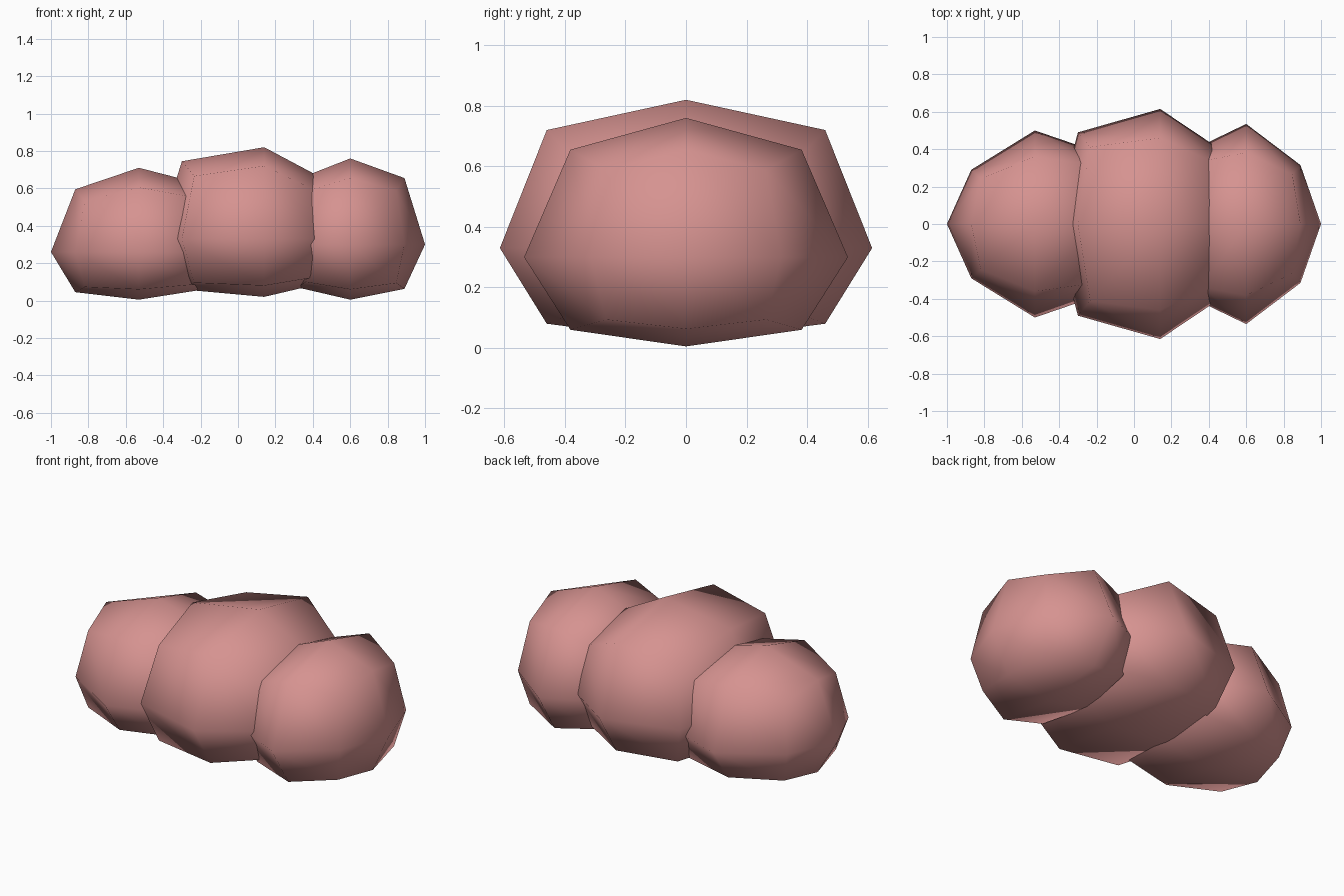
import bpy, bmesh

if "Cube" in bpy.data.objects:
    bpy.data.objects.remove(bpy.data.objects["Cube"])

skin = bpy.data.materials.new("dusty_pink")
skin.diffuse_color = (0.67, 0.29, 0.28, 1)
skin.use_nodes = True
skin.node_tree.nodes["Principled BSDF"].inputs["Base Color"].default_value = skin.diffuse_color


def lobe(name, x, z, top, bottom, side, shoulder, left, right):
    """Rounded block: a cube split once, its 26 points pulled outward.
    shoulder = (half width, upper z, lower z)
    left / right = (pole x, rim x, rim half width, upper rim z, lower rim z)"""
    bm = bmesh.new()
    bmesh.ops.create_cube(bm, size=2)
    bmesh.ops.subdivide_edges(bm, edges=bm.edges[:], cuts=1, use_grid_fill=True)
    for v in bm.verts:
        sx, sy, sz = (round(c) for c in v.co)
        pole, rim, rim_y, rim_up, rim_low = left if sx < 0 else right
        if sx == 0:                                   # middle cross-section
            px = x
            py = sy * (shoulder[0] if sz else side)
            if sy:
                pz = (shoulder[2], z, shoulder[1])[sz + 1]
            else:
                pz = (bottom, z, top)[sz + 1]
        else:                                         # tapered end
            px = rim if (sy or sz) else pole
            py = sy * rim_y
            pz = (rim_low, z, rim_up)[sz + 1]
            if sy and sz:                             # corners sit closer in
                px = x + (rim - x) * 0.85
                py *= 0.84
                pz = z + (pz - z) * (0.81 if sz > 0 else 0.87)
        v.co = (px, py, pz)
    bmesh.ops.recalc_face_normals(bm, faces=bm.faces[:])
    for f in bm.faces:
        f.smooth = True
    mesh = bpy.data.meshes.new(name)
    bm.to_mesh(mesh)
    bm.free()
    mesh.materials.append(skin)
    bpy.context.collection.objects.link(bpy.data.objects.new(name, mesh))


# Three overlapping body segments
lobe("left_segment", -0.53, 0.26, 0.71, 0.005, 0.50, (0.36, 0.605, 0.06),
     (-1.0, -0.87, 0.29, 0.595, 0.045), (-0.06, -0.18, 0.38, 0.62, 0.06))
lobe("middle_segment", 0.14, 0.33, 0.82, 0.02, 0.615, (0.46, 0.72, 0.08),
     (-0.43, -0.30, 0.49, 0.745, 0.06), (0.58, 0.46, 0.40, 0.65, 0.095))
lobe("right_segment", 0.60, 0.30, 0.76, 0.005, 0.535, (0.382, 0.655, 0.06),
     (0.20, 0.32, 0.40, 0.65, 0.07), (1.0, 0.89, 0.315, 0.655, 0.063))
